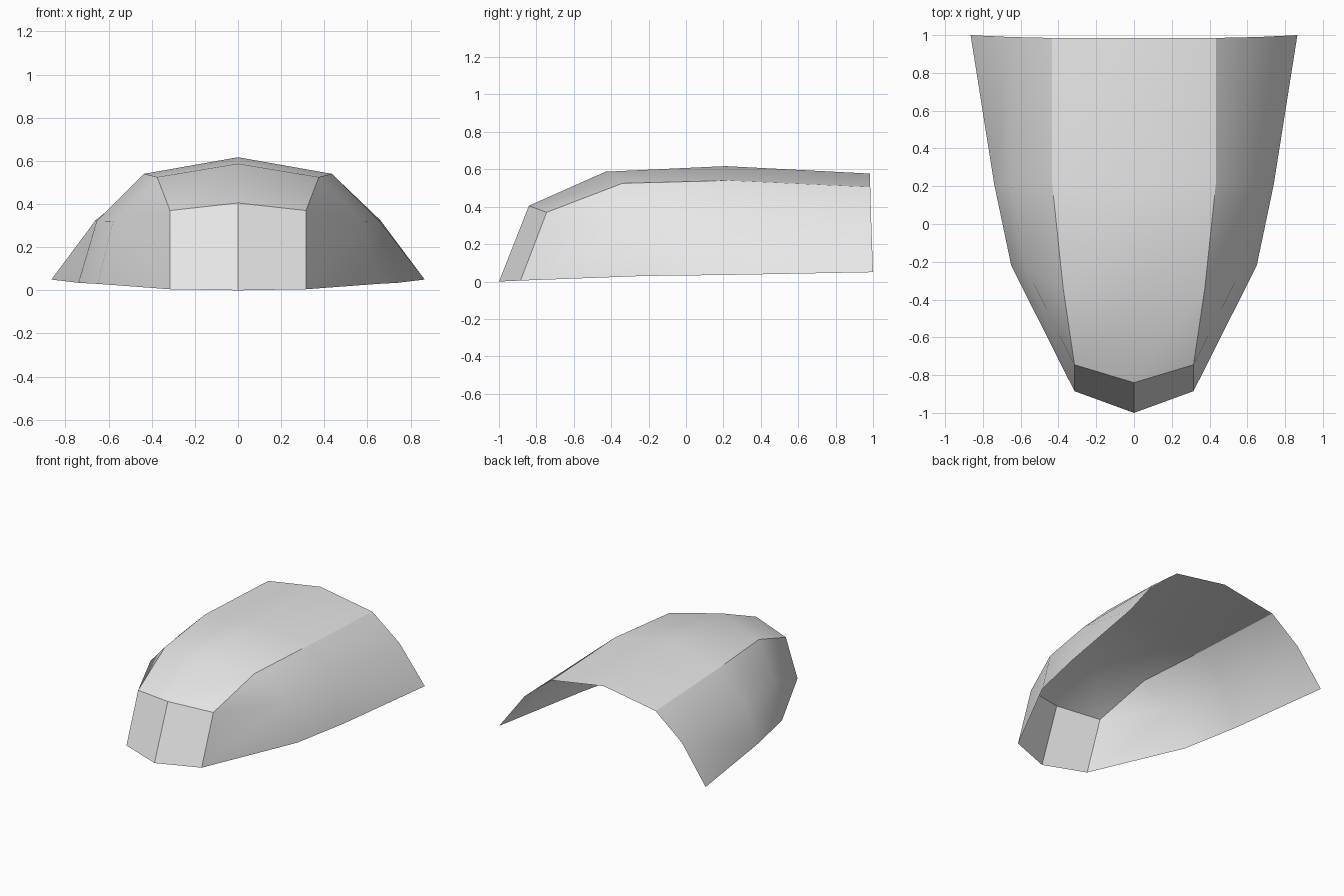
import bpy, bmesh, math

if "Cube" in bpy.data.objects:
    bpy.data.objects.remove(bpy.data.objects["Cube"], do_unlink=True)

# One plain material for the whole shell
grey = bpy.data.materials.new("light grey")
grey.use_nodes = True
COLOUR = (0.8, 0.8, 0.8, 1)
grey.diffuse_color = COLOUR
grey.node_tree.nodes["Principled BSDF"].inputs["Base Color"].default_value = COLOUR

# Lengthwise rails of the half shell, listed nose to rear
crown = [(0, -0.84, 0.405), (0, -0.43, 0.587), (0, 0.21, 0.617), (0, 0.985, 0.577)]
shoulder = [(0.315, -0.745, 0.37), (0.375, -0.34, 0.525), (0.435, 0.23, 0.54), (0.435, 0.985, 0.505)]
flank = [(0.58, -0.22, 0.32), (0.655, 0.225, 0.322), (0.66, 0.99, 0.325)]
hem = [(0.315, -0.885, 0.005), (0.65, -0.22, 0.03), (0.74, 0.21, 0.035), (0.865, 1.0, 0.05)]
nose_tip = (0, -1.0, 0)


def strip(upper, lower):
    """Quads between two rails, wound to face outward on the +x side."""
    return [(upper[i], lower[i], lower[i + 1], upper[i + 1]) for i in range(len(upper) - 1)]


faces = strip(crown, shoulder)                      # roof
faces += strip(shoulder[1:], flank)                 # upper side
faces += strip(flank, hem[1:])                      # lower side
faces += [(shoulder[0], flank[0], shoulder[1]),     # cheek fan behind the nose
          (shoulder[0], hem[0], flank[0]),
          (hem[0], hem[1], flank[0])]
faces += [(crown[0], nose_tip, hem[0], shoulder[0])]  # blunt nose

# Both halves, welded along the centre line
bm = bmesh.new()
for side in (1, -1):
    for face in faces:
        points = face if side == 1 else face[::-1]
        bm.faces.new([bm.verts.new((side * x, y, z)) for x, y, z in points])
bmesh.ops.remove_doubles(bm, verts=bm.verts, dist=0.0001)
bmesh.ops.recalc_face_normals(bm, faces=bm.faces)
if max(bm.faces, key=lambda f: f.calc_center_median().z).normal.z < 0:
    bmesh.ops.reverse_faces(bm, faces=bm.faces)
mesh = bpy.data.meshes.new("hood_shell")
bm.to_mesh(mesh)
bm.free()
mesh.materials.append(grey)

hood = bpy.data.objects.new("hood_shell", mesh)
bpy.context.collection.objects.link(hood)
bpy.ops.object.select_all(action='DESELECT')
hood.select_set(True)
bpy.context.view_layer.objects.active = hood
bpy.ops.object.shade_smooth_by_angle(angle=math.radians(30))
